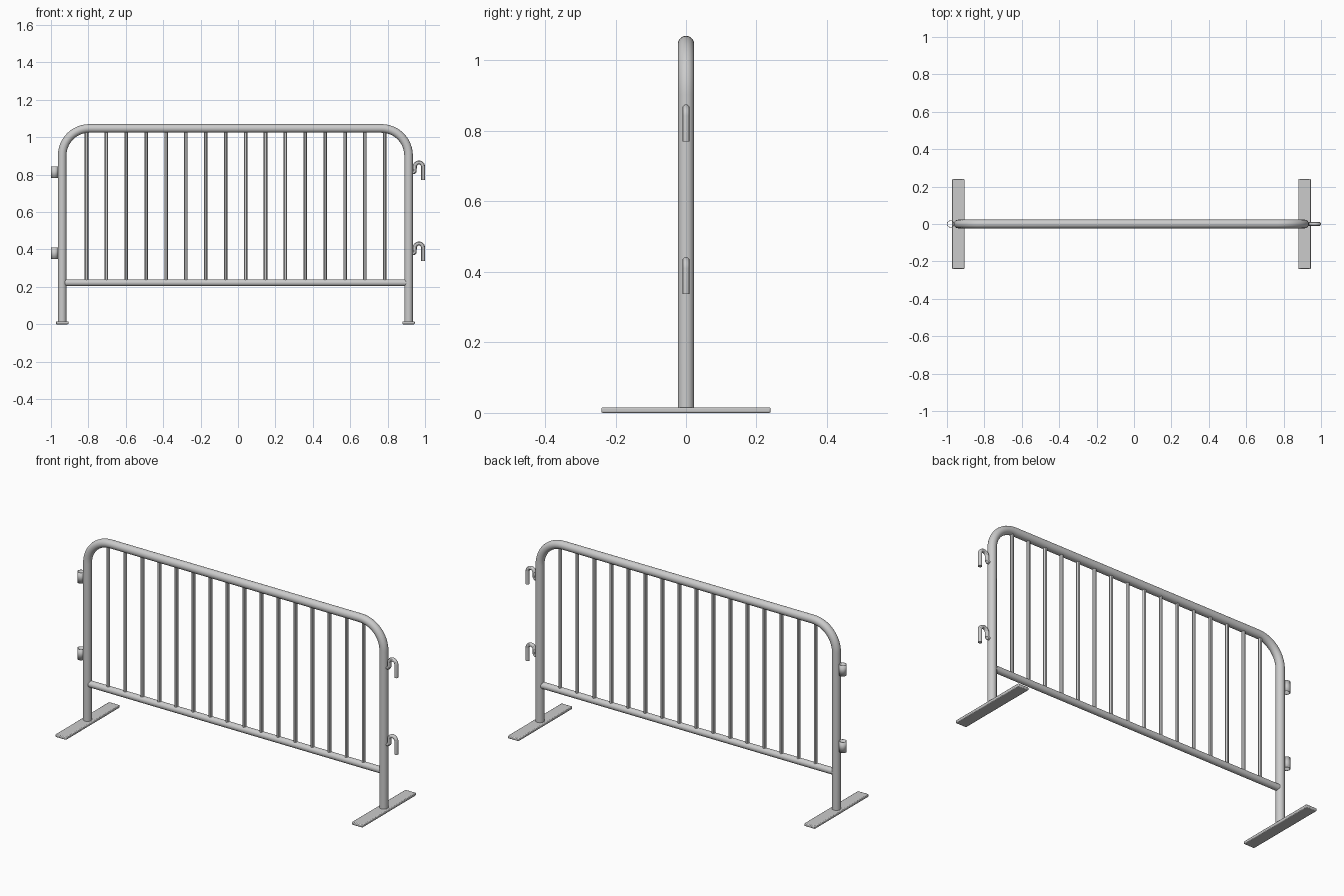
import bpy
import bmesh
from math import sin, cos, pi

if "Cube" in bpy.data.objects:
    bpy.data.objects.remove(bpy.data.objects["Cube"])

LEFT, RIGHT = -0.94, 0.912      # post centre lines
TOP, RAIL = 1.047, 0.222        # top tube and bottom rail centre heights
FOOT_H = 0.016


def arc(cx, cz, r, a0, a1, n=12):
    """Points of an arc in the xz plane."""
    return [(cx + r * cos(a0 + (a1 - a0) * i / n), 0,
             cz + r * sin(a0 + (a1 - a0) * i / n)) for i in range(n + 1)]


def tube(name, points, radius, resolution=6):
    """Round capped tube swept along a path, converted to a mesh."""
    curve = bpy.data.curves.new(name, 'CURVE')
    curve.dimensions = '3D'
    curve.bevel_depth = radius
    curve.bevel_resolution = resolution
    curve.use_fill_caps = True
    spline = curve.splines.new('POLY')
    spline.points.add(len(points) - 1)
    for p, co in zip(spline.points, points):
        p.co = (*co, 1)
    obj = bpy.data.objects.new(name, curve)
    bpy.context.collection.objects.link(obj)
    bpy.ops.object.select_all(action='DESELECT')
    obj.select_set(True)
    bpy.context.view_layer.objects.active = obj
    bpy.ops.object.convert(target='MESH')
    obj = bpy.context.object
    obj.name = name
    bpy.ops.object.shade_smooth_by_angle()
    return obj


def foot(name, x):
    """Flat bar foot with softened edges."""
    bpy.ops.mesh.primitive_cube_add(size=1, location=(x, 0, FOOT_H / 2))
    obj = bpy.context.object
    obj.name = name
    obj.scale = (0.067, 0.48, FOOT_H)
    bpy.ops.object.transform_apply(location=False, rotation=False, scale=True)
    bevel = obj.modifiers.new("soft_edges", 'BEVEL')
    bevel.width = 0.004
    bevel.segments = 2
    bpy.ops.object.shade_smooth_by_angle()


def socket(name, z):
    """Thin open ring that receives a neighbouring hook."""
    bpy.ops.mesh.primitive_cylinder_add(vertices=24, radius=0.0195, depth=0.061,
                                        end_fill_type='NOTHING',
                                        location=(-0.9805, 0, z))
    obj = bpy.context.object
    obj.name = name
    wall = obj.modifiers.new("wall", 'SOLIDIFY')
    wall.thickness = 0.003
    wall.offset = -1
    bpy.ops.object.shade_smooth_by_angle()


# Outer frame: two posts and the top tube in one bent pipe
bend = 0.145
path = [(LEFT, 0, 0.008)]
path += arc(LEFT + bend, TOP - bend, bend, pi, pi / 2)
path += arc(RIGHT - bend, TOP - bend, bend, pi / 2, 0)
path += [(RIGHT, 0, 0.008)]
tube("outer_frame", path, 0.023, 8)

# Bottom rail
tube("bottom_rail", [(LEFT + 0.015, 0, RAIL), (RIGHT - 0.015, 0, RAIL)], 0.0185)

# Sixteen upright bars
bar = tube("upright_bars", [(-0.81, 0, RAIL), (-0.81, 0, TOP)], 0.0095, 4)
array = bar.modifiers.new("row", 'ARRAY')
array.count = 16
array.use_relative_offset = False
array.use_constant_offset = True
array.constant_offset_displace = (1.595 / 15, 0, 0)

# Feet
foot("left_foot", LEFT)
foot("right_foot", RIGHT)

# Hooks on the right post, sockets on the left post
for label, dz in (("upper", 0), ("lower", -0.433)):
    hook = [(RIGHT + 0.01, 0, 0.812 + dz), (0.9395, 0, 0.812 + dz),
            (0.9455, 0, 0.818 + dz)]
    hook += arc(0.9675, 0.843 + dz, 0.022, pi, 0)
    hook += [(0.9895, 0, 0.77 + dz)]
    tube(label + "_hook", hook, 0.0105, 4)
    socket(label + "_socket", 0.812 + dz)
